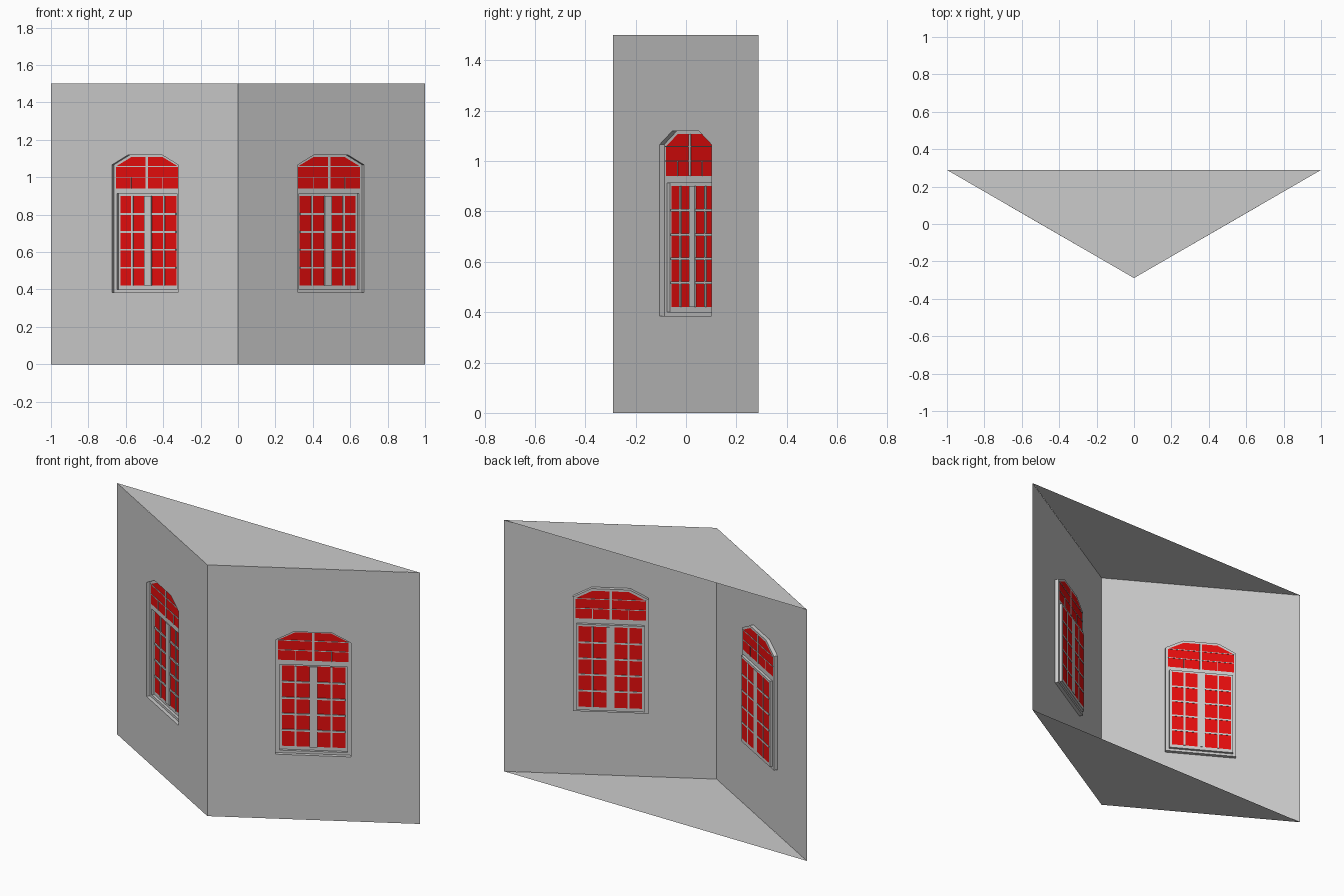
import bpy, bmesh
from mathutils import Vector

cube = bpy.data.objects.get("Cube")
if cube:
    bpy.data.objects.remove(cube)

HEIGHT = 1.5
WALL = 1.1547          # length of one slanted wall
CENTRE = 0.574         # window centre along the wall
APEX = Vector((0, -0.289, 0))
ALONG = Vector((0.866, 0.5, 0))
INWARD = Vector((-0.5, 0.866, 0))
UP = Vector((0, 0, 1))
FRAME_D, PANE_D = 0.021, 0.036   # recess depths


def material(name, rgb):
    m = bpy.data.materials.new(name)
    m.use_nodes = True
    m.diffuse_color = (*rgb, 1)
    m.node_tree.nodes["Principled BSDF"].inputs["Base Color"].default_value = (*rgb, 1)
    return m


GREY = material("grey plaster", (0.6, 0.6, 0.6))
RED = material("red glass", (0.8, 0.004, 0.004))


def place(u, d, z):
    """Wall coordinates (from window centre, depth inward, height) to space."""
    return APEX + ALONG * (u + CENTRE) + INWARD * d + UP * z


def face(bm, points):
    return bm.faces.new([bm.verts.new(p) for p in points])


def flat(bm, outline, d):
    face(bm, [place(u, d, z) for u, z in outline])


def bridge(bm, a, da, b, db):
    """Strip of quads between two matching closed outlines."""
    for i in range(len(a)):
        j = (i + 1) % len(a)
        face(bm, [place(*p) for p in ((a[i][0], da, a[i][1]), (a[j][0], da, a[j][1]),
                                      (b[j][0], db, b[j][1]), (b[i][0], db, b[i][1]))])


def bar(bm, u0, u1, z0, z1, d0, d1):
    a = rect(u0, u1, z0, z1)
    flat(bm, a, d0)
    flat(bm, a[::-1], d1)
    bridge(bm, a[::-1], d0, a[::-1], d1)


def rect(u0, u1, z0, z1):
    return [(u0, z0), (u1, z0), (u1, z1), (u0, z1)]


def arch(half, top_half, bottom, spring, top):
    return [(-half, bottom), (half, bottom), (half, spring),
            (top_half, top), (-top_half, top), (-half, spring)]


def finish(bm, name, mat, mirror=True):
    bmesh.ops.remove_doubles(bm, verts=bm.verts, dist=0.0001)
    mesh = bpy.data.meshes.new(name)
    bm.to_mesh(mesh)
    bm.free()
    mesh.materials.append(mat)
    obj = bpy.data.objects.new(name, mesh)
    bpy.context.collection.objects.link(obj)
    if mirror:
        mod = obj.modifiers.new("Mirror", "MIRROR")
        mod.use_mirror_merge = False
    return obj


opening = arch(0.205, 0.104, 0.385, 1.066, 1.12)
inner = arch(0.192, 0.098, 0.4, 1.058, 1.107)
casement = rect(-0.185, 0.185, 0.4, 0.912)
glass = rect(-0.172, 0.172, 0.42, 0.9)

# Slanted walls with an arched opening, in two halves around the window
bm = bmesh.new()
left_end, right_end = -CENTRE, WALL - CENTRE
flat(bm, [(0, 0), (right_end, 0), (right_end, HEIGHT), (0, HEIGHT), (0, 1.12)]
     + opening[1:4][::-1] + [(0, 0.385)], 0)
flat(bm, [(0, 0), (0, 0.385), opening[0], opening[5], opening[4],
          (0, 1.12), (0, HEIGHT), (left_end, HEIGHT), (left_end, 0)], 0)
finish(bm, "walls", GREY)

# Triangular floor and roof; the back is open
for name, z, order in (("floor", 0, -1), ("roof", HEIGHT, 1)):
    bm = bmesh.new()
    corners = [(0, -0.289, z), (1, 0.289, z), (-1, 0.289, z)]
    face(bm, corners[::order])
    finish(bm, name, GREY, mirror=False)

# Window surround: reveal, front frame, transom, stepped casement frame
bm = bmesh.new()
bridge(bm, opening, 0, opening, FRAME_D)
bridge(bm, opening, FRAME_D, inner, FRAME_D)
flat(bm, rect(-0.192, 0.192, 0.912, 0.94), FRAME_D)
for u0, u1 in ((-0.192, -0.185), (0.185, 0.192)):
    flat(bm, rect(u0, u1, 0.4, 0.912), FRAME_D)
bridge(bm, casement, FRAME_D, casement, PANE_D)
bridge(bm, casement, PANE_D, glass, PANE_D)
finish(bm, "window_frame", GREY)

# Red panes
bm = bmesh.new()
flat(bm, glass, PANE_D)
flat(bm, arch(0.192, 0.098, 0.94, 1.058, 1.107), FRAME_D)
finish(bm, "window_panes", RED)

# Mullion and glazing bars
bm = bmesh.new()
d0, d1 = PANE_D - 0.006, PANE_D + 0.002
bar(bm, -0.022, 0.022, 0.42, 0.9, d0 - 0.002, d1)
for u in (-0.098, 0.098):
    bar(bm, u - 0.005, u + 0.005, 0.42, 0.9, d0, d1)
for i in range(1, 5):
    z = 0.42 + 0.096 * i
    bar(bm, -0.172, 0.172, z - 0.005, z + 0.005, d0, d1)
d0, d1 = FRAME_D - 0.003, FRAME_D + 0.002
bar(bm, -0.007, 0.007, 0.94, 1.107, d0, d1)
for u in (-0.098, 0.098):
    bar(bm, u - 0.002, u + 0.002, 0.94, 1.0, d0, d1)
for z in (1.0, 1.058):
    bar(bm, -0.192, 0.192, z - 0.002, z + 0.002, d0, d1)
finish(bm, "glazing_bars", GREY)
